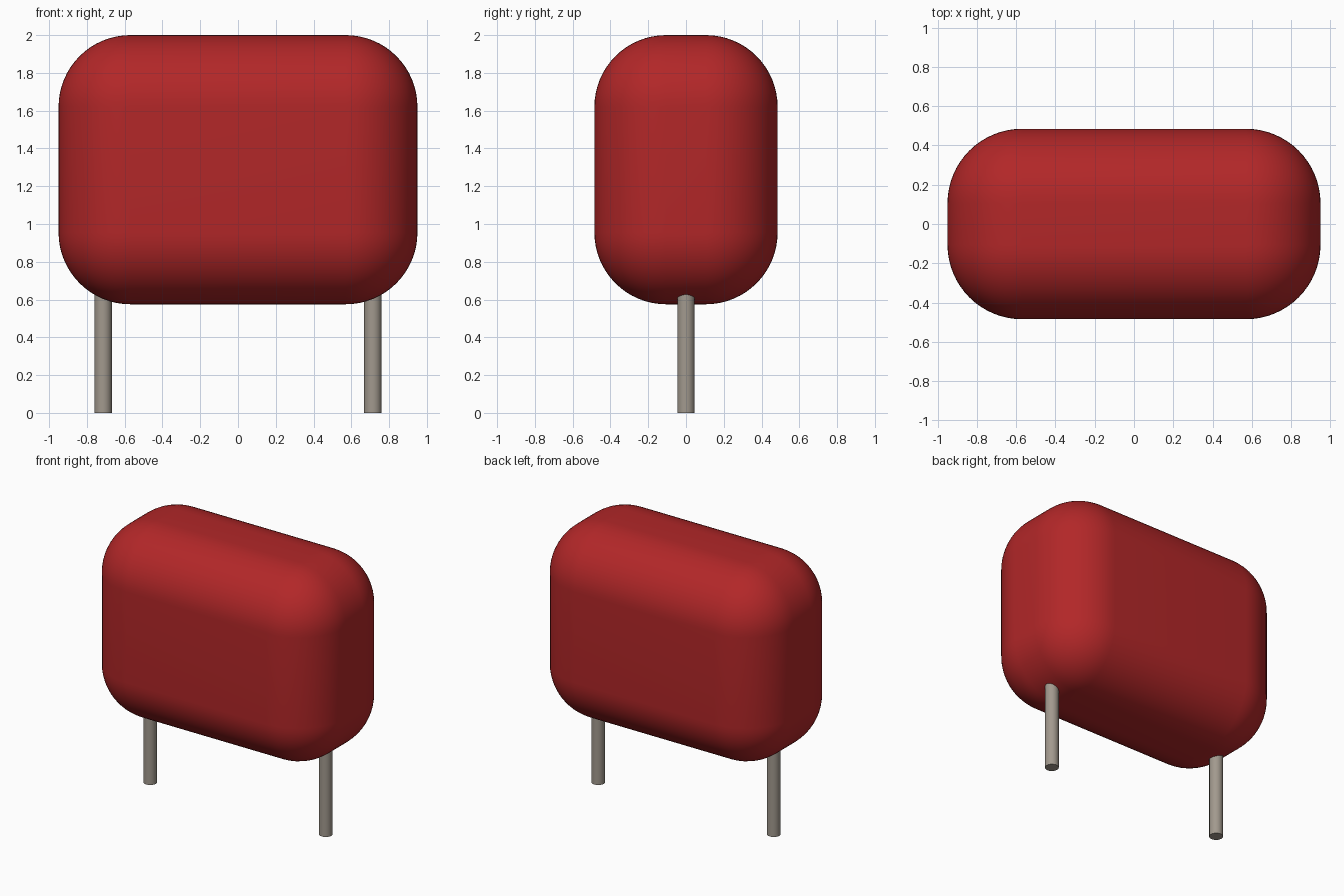
import bpy

if "Cube" in bpy.data.objects:
    bpy.data.objects.remove(bpy.data.objects["Cube"], do_unlink=True)


def make_material(name, color):
    mat = bpy.data.materials.new(name)
    mat.use_nodes = True
    mat.diffuse_color = color
    mat.node_tree.nodes["Principled BSDF"].inputs["Base Color"].default_value = color
    return mat


def finish(obj, name, mat):
    obj.name = name
    obj.data.name = name
    obj.data.materials.append(mat)
    bpy.ops.object.shade_smooth_by_angle()


red = make_material("red_coating", (0.445, 0.0200, 0.0212, 1))
metal = make_material("grey_metal", (0.36, 0.32, 0.27, 1))

# Rounded block body
BOTTOM, TOP = 0.575, 2.0
bpy.ops.mesh.primitive_cube_add(size=1, location=(0, 0, (BOTTOM + TOP) / 2))
body = bpy.context.object
body.scale = (1.90, 0.97, TOP - BOTTOM)
bpy.ops.object.transform_apply(location=False, rotation=False, scale=True)
bevel = body.modifiers.new("rounding", 'BEVEL')
bevel.width = 0.38
bevel.segments = 16
bevel.limit_method = 'NONE'
bpy.ops.object.modifier_apply(modifier=bevel.name)
finish(body, "body", red)

# Two wire leads, ending inside the body
LEAD_TOP = 0.75
for name, side in (("left_lead", 1), ("right_lead", -1)):
    bpy.ops.mesh.primitive_cylinder_add(vertices=32, radius=0.046, depth=LEAD_TOP,
                                        location=(side * 0.714, 0, LEAD_TOP / 2))
    finish(bpy.context.object, name, metal)
